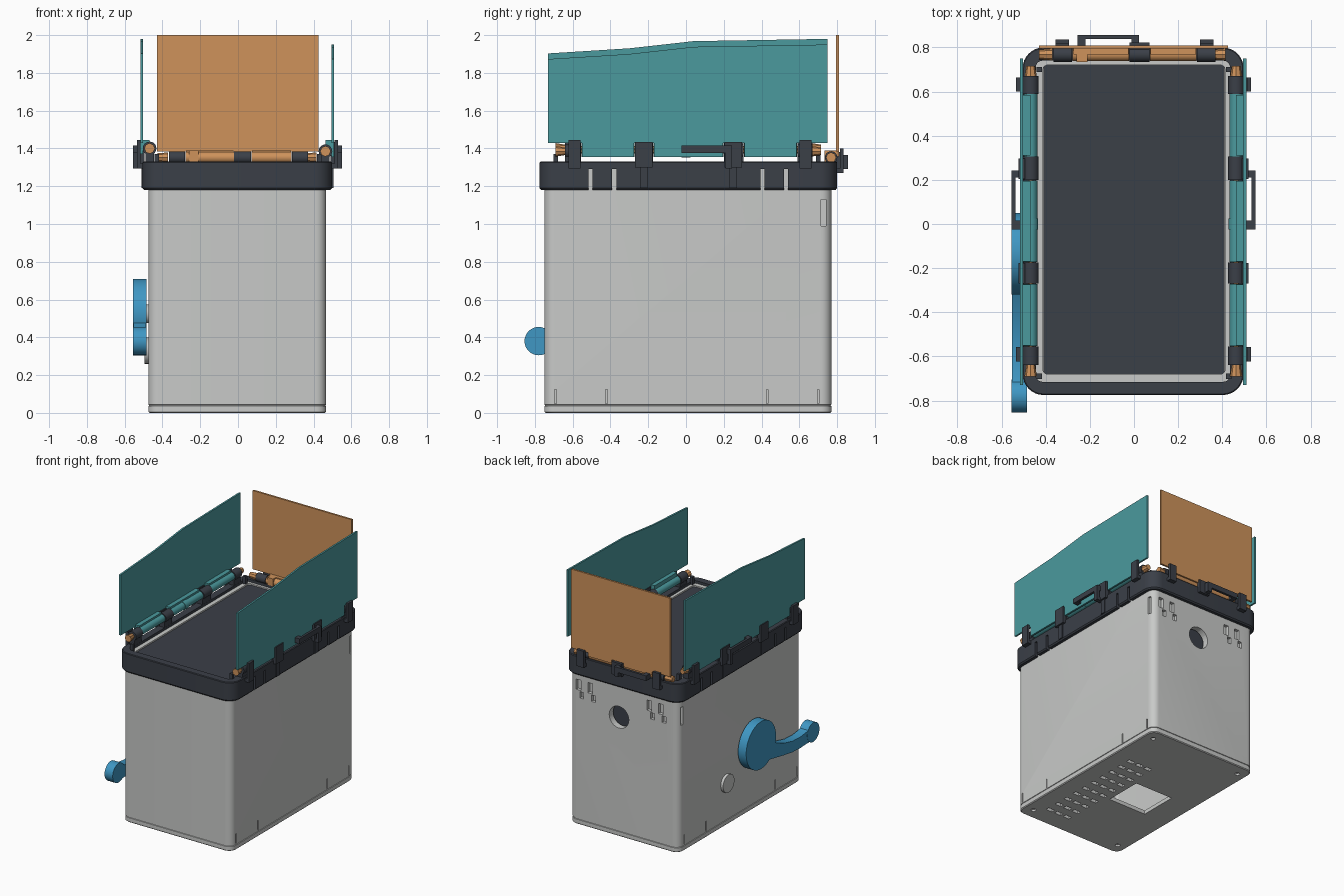
import bpy, bmesh, math
from mathutils import Matrix, Vector

if "Cube" in bpy.data.objects:
    bpy.data.objects.remove(bpy.data.objects["Cube"])


def material(name, rgb):
    m = bpy.data.materials.new(name)
    m.diffuse_color = (*rgb, 1)
    m.use_nodes = True
    m.node_tree.nodes["Principled BSDF"].inputs["Base Color"].default_value = m.diffuse_color
    return m


GREY = material("light grey", (0.58, 0.59, 0.58))
DARK = material("charcoal", (0.043, 0.050, 0.064))
TEAL = material("teal", (0.070, 0.32, 0.34))
ORANGE = material("orange", (0.62, 0.29, 0.105))
BLUE = material("blue", (0.05, 0.31, 0.55))


def finish(name, bm, mat, smooth=True):
    bmesh.ops.recalc_face_normals(bm, faces=bm.faces)
    me = bpy.data.meshes.new(name)
    bm.to_mesh(me)
    bm.free()
    ob = bpy.data.objects.new(name, me)
    bpy.context.collection.objects.link(ob)
    if mat:
        me.materials.append(mat)
    if smooth:
        shade(ob)
    return ob


def shade(ob):
    bpy.ops.object.select_all(action='DESELECT')
    ob.select_set(True)
    bpy.context.view_layer.objects.active = ob
    bpy.ops.object.shade_smooth_by_angle(angle=math.radians(30))


def add_box(bm, x0, x1, y0, y1, z0, z1):
    size = Matrix.Diagonal((x1 - x0, y1 - y0, z1 - z0, 1))
    mid = Vector(((x0 + x1) / 2, (y0 + y1) / 2, (z0 + z1) / 2))
    bmesh.ops.create_cube(bm, size=1, matrix=Matrix.Translation(mid) @ size)


def add_cyl(bm, axis, centre, length, r1, r2=None, seg=24):
    rot = {'X': Matrix.Rotation(math.pi / 2, 4, 'Y'),
           'Y': Matrix.Rotation(-math.pi / 2, 4, 'X'), 'Z': Matrix()}[axis]
    bmesh.ops.create_cone(bm, cap_ends=True, segments=seg, radius1=r1,
                          radius2=r1 if r2 is None else r2, depth=length,
                          matrix=Matrix.Translation(centre) @ rot)


def boxes(name, mat, items):
    bm = bmesh.new()
    for b in items:
        add_box(bm, *b)
    return finish(name, bm, mat, False)


def rounded(x0, x1, y0, y1, r, z, n=8):
    pts = []
    for k, (cx, cy) in enumerate([(x1 - r, y1 - r), (x0 + r, y1 - r),
                                  (x0 + r, y0 + r), (x1 - r, y0 + r)]):
        for i in range(n + 1):
            a = math.pi / 2 * (k + i / n)
            pts.append((cx + r * math.cos(a), cy + r * math.sin(a), z))
    return pts


def loft(name, mat, loops, closed=False):
    bm = bmesh.new()
    rows = [[bm.verts.new(p) for p in lp] for lp in loops]
    pairs = list(zip(rows, rows[1:])) + ([(rows[-1], rows[0])] if closed else [])
    for a, b in pairs:
        for i in range(len(a)):
            j = (i + 1) % len(a)
            bm.faces.new((a[i], a[j], b[j], b[i]))
    if not closed:
        bm.faces.new(rows[0])
        bm.faces.new(rows[-1])
    return finish(name, bm, mat)


def cut(ob, bm):
    tool = finish("cutter", bm, None, False)
    tool.hide_render = True
    mod = ob.modifiers.new("cut", 'BOOLEAN')
    mod.object, mod.operation, mod.solver = tool, 'DIFFERENCE', 'EXACT'
    bpy.context.view_layer.objects.active = ob
    bpy.ops.object.modifier_apply(modifier=mod.name)
    bpy.data.objects.remove(tool)
    shade(ob)


# Hollow housing with a seam just above the base
def hull(z, d=0.0):
    return rounded(-0.475 + d, 0.467 - d, -0.75 + d, 0.77 - d, 0.055, z)


def cavity(z):
    return rounded(-0.412, 0.412, -0.68, 0.72, 0.02, z)


housing = loft("housing", GREY, [hull(0, 0.006), hull(0.006), hull(0.036), hull(0.038, 0.004),
                                 hull(0.042, 0.004), hull(0.044), hull(1.31),
                                 cavity(1.31), cavity(0.03)])
bm = bmesh.new()
add_box(bm, -0.26, 0.07, -0.19, 0.11, -0.1, 0.1)             # base window
for x in (0.14, 0.22, 0.30):                                 # base vents
    for i in range(10):
        y = -0.58 + 0.1 * i
        add_box(bm, x - 0.027, x + 0.027, y - 0.015, y + 0.015, -0.1, 0.1)
for x in (-0.40, 0.39):                                      # screw holes
    for y in (-0.66, 0.68):
        add_cyl(bm, 'Z', (x, y, 0), 0.03, 0.018, seg=16)
add_cyl(bm, 'Y', (0.04, 0.76, 0.93), 0.14, 0.085, seg=32)    # rear port
for x, z in ((0.39, 1.06), (0.29, 1.06), (-0.22, 1.06), (-0.32, 1.06)):  # rear key slots
    add_box(bm, x - 0.02, x + 0.02, 0.745, 0.8, z - 0.01, z + 0.07)
    add_box(bm, x - 0.045, x - 0.012, 0.745, 0.8, z - 0.07, z - 0.02)
for s in (-1, 1):                                            # side grooves
    for y in (-0.69, -0.42, 0.43, 0.70):
        add_box(bm, s * 0.47 - 0.012, s * 0.47 + 0.012, y - 0.005, y + 0.005, 0.05, 0.125)
    add_box(bm, s * 0.47 - 0.02, s * 0.47 + 0.02, 0.715, 0.74, 0.99, 1.13)
cut(housing, bm)

# Screen panel and dark inner backing behind the rear port
boxes("top_panel", DARK, [(-0.41, 0.41, -0.68, 0.72, 1.24, 1.3)])
boxes("rear_backing", DARK, [(-0.40, 0.40, 0.68, 0.70, 0.78, 1.22)])

# Rim frame with slots along both sides
frame = loft("rim_frame", DARK, [
    rounded(-0.497, 0.489, -0.767, 0.792, 0.09, 1.18),
    rounded(-0.505, 0.497, -0.775, 0.80, 0.095, 1.19),
    rounded(-0.505, 0.497, -0.775, 0.80, 0.095, 1.325),
    rounded(-0.50, 0.492, -0.77, 0.795, 0.09, 1.33),
    rounded(-0.445, 0.435, -0.715, 0.74, 0.03, 1.33),
    rounded(-0.445, 0.435, -0.715, 0.74, 0.03, 1.18)], closed=True)
bm = bmesh.new()
for s in (-1, 1):
    for y in (-0.505, -0.38, 0.405, 0.53):
        add_box(bm, s * 0.49 - 0.032, s * 0.49 + 0.032, y - 0.011, y + 0.011, 1.1, 1.29)
cut(frame, bm)

# Side flaps with hinges, clips and handles
KNUCKLES = [(-0.64, -0.555), (-0.27, -0.175), (0.20, 0.305), (0.59, 0.67)]
for side, s, hz, hx, fx in (("left", -1, 1.40, -0.468, -0.509), ("right", 1, 1.385, 0.463, 0.502)):
    up = 0.03 if s < 0 else 0
    outline = [(-0.73, 1.43), (0.75, 1.43), (0.75, 1.95 + up), (0.04, 1.938 + up),
               (-0.30, 1.90 + up), (-0.73, 1.873 + up)]
    loft(side + "_flap", TEAL, [[(fx + d, y, z) for y, z in outline] for d in (-0.007, 0.007)])

    bm = bmesh.new()
    for (a0, a1), (b0, b1) in zip(KNUCKLES, KNUCKLES[1:]):
        add_cyl(bm, 'Y', (hx, (a1 + b0) / 2, hz), b0 - a1 - 0.004, 0.03)
        add_box(bm, min(hx, fx) + (0 if s > 0 else -0.007), max(hx, fx) + (0.007 if s > 0 else 0),
                a1 + 0.005, b0 - 0.005, hz + 0.012, 1.445)
        add_box(bm, fx - 0.007, fx + 0.007, a1 + 0.005, b0 - 0.005, hz - 0.03, 1.44)
    add_cyl(bm, 'Y', (hx, 0, hz), 0.05, 0.034)
    finish(side + "_flap_hinge", bm, TEAL)

    bm = bmesh.new()
    for a, b in KNUCKLES:
        add_cyl(bm, 'Y', (hx, (a + b) / 2, hz), b - a, 0.036)
        add_box(bm, hx - 0.022, hx + 0.022, a, b, 1.31, hz)
    for y in (-0.69, 0.70):                                  # corner posts
        add_box(bm, s * 0.43 - 0.012, s * 0.43 + 0.012, y - 0.012, y + 0.012, 1.29, 1.37)
    finish(side + "_hinge_knuckles", bm, DARK)

    bm = bmesh.new()
    add_cyl(bm, 'Y', (hx, 0, hz), 1.32, 0.012, seg=12)
    for y in (-0.665, 0.69):
        add_cyl(bm, 'Y', (hx, y, hz), 0.05, 0.028, 0.02, seg=8)
    finish(side + "_hinge_pin", bm, ORANGE)

    # (outward distance from, to) turned into x bounds for this side
    def span(a, b):
        o = -0.005 if s < 0 else 0
        return (min(s * a, s * b) + o, max(s * a, s * b) + o)

    clips = []
    for y in (-0.59, 0.632):
        clips.append((*span(0.512, 0.53), y - 0.032, y + 0.032, 1.295, 1.445))
        clips.append((*span(0.48, 0.53), y - 0.032, y + 0.032, 1.295, 1.32))
    for y in (-0.223, 0.25):
        clips.append((*span(0.49, 0.518), y - 0.046, y + 0.046, 1.30, 1.435))
        clips.append((*span(0.49, 0.505), y - 0.02, y + 0.02, 1.19, 1.31))
    boxes(side + "_clips", DARK, clips)
    boxes(side + "_handle", DARK, [
        (*span(0.532, 0.55), -0.025, 0.243, 1.375, 1.415),
        (*span(0.495, 0.55), -0.025, 0.015, 1.375, 1.415),
        (*span(0.495, 0.55), 0.21, 0.243, 1.375, 1.415),
        (*span(0.53, 0.55), 0.21, 0.243, 1.30, 1.415),
        (*span(0.49, 0.55), 0.21, 0.243, 1.295, 1.32)])

# Rear flap, hinge, clips and handle
boxes("rear_flap", ORANGE, [(-0.43, 0.425, 0.795, 0.81, 1.385, 2.0)])
BACK = [(-0.365, -0.28), (-0.02, 0.07), (0.285, 0.37)]
HY, HZ = 0.768, 1.352
bm = bmesh.new()
for (a0, a1), (b0, b1) in zip(BACK, BACK[1:]):
    add_cyl(bm, 'X', ((a1 + b0) / 2, HY, HZ), b0 - a1 - 0.004, 0.03)
    add_box(bm, a1 + 0.005, b0 - 0.005, HY, 0.81, HZ + 0.005, 1.39)
add_box(bm, -0.26, -0.21, HY - 0.034, HY + 0.03, HZ - 0.02, HZ + 0.038)
for x in (-0.40, 0.385):
    add_cyl(bm, 'X', (x, HY, HZ), 0.06, 0.022, 0.027, seg=8)
finish("rear_hinge", bm, ORANGE)
bm = bmesh.new()
for a, b in BACK:
    add_cyl(bm, 'X', ((a + b) / 2, HY, HZ), b - a, 0.033)
finish("rear_hinge_knuckles", bm, DARK)
clips = []
for x in (-0.325, 0.33):
    clips += [(x - 0.03, x + 0.03, 0.815, 0.835, 1.27, 1.40), (x - 0.03, x + 0.03, 0.785, 0.835, 1.27, 1.295)]
boxes("rear_clips", DARK, clips + [(-0.02, 0.07, 0.79, 0.822, 1.28, 1.38)])
boxes("rear_handle", DARK, [(-0.255, 0.022, 0.838, 0.857, 1.325, 1.365),
                            (-0.255, -0.22, 0.80, 0.857, 1.325, 1.365),
                            (-0.012, 0.022, 0.80, 0.857, 1.29, 1.365)])

# Side crank: big disc, curved arm, round grip end
bm = bmesh.new()
add_cyl(bm, 'X', (-0.52, -0.135, 0.525), 0.07, 0.185, seg=48)
add_cyl(bm, 'X', (-0.52, -0.78, 0.38), 0.07, 0.075, seg=32)
finish("crank_discs", bm, BLUE)
path = [(-0.20, 0.46), (-0.32, 0.415), (-0.42, 0.385), (-0.52, 0.365), (-0.62, 0.36), (-0.70, 0.367), (-0.78, 0.38)]
half = [0.08, 0.058, 0.047, 0.043, 0.043, 0.046, 0.06]
arm = [(y, z + h) for (y, z), h in zip(path, half)] + [(y, z - h) for (y, z), h in zip(path, half)][::-1]
loft("crank_arm", BLUE, [[(x, y, z) for y, z in arm] for x in (-0.554, -0.486)])
bm = bmesh.new()
add_cyl(bm, 'X', (-0.49, -0.135, 0.525), 0.04, 0.05)
add_cyl(bm, 'X', (-0.483, 0.18, 0.33), 0.026, 0.07, seg=32)
finish("side_bosses", bm, GREY)
